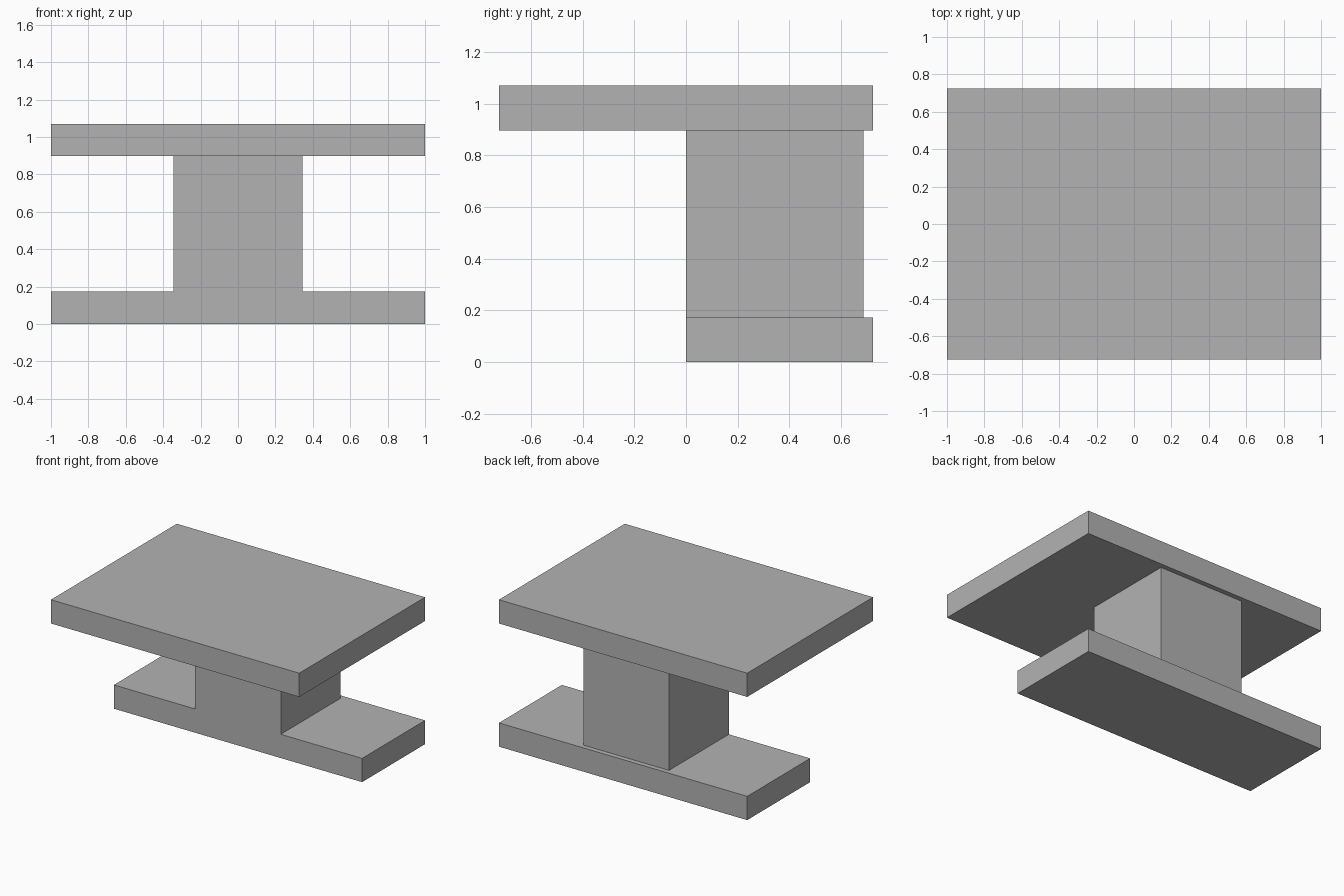
import bpy
import bmesh
from mathutils import Vector

cube = bpy.data.objects.get("Cube")
if cube:
    bpy.data.objects.remove(cube, do_unlink=True)

# Single grey material
grey = bpy.data.materials.new("plain_grey")
grey.use_nodes = True
colour = (0.45, 0.45, 0.45, 1)
grey.diffuse_color = colour
grey.node_tree.nodes["Principled BSDF"].inputs["Base Color"].default_value = colour


def box(name, low, high):
    """Flat-faced block spanning two opposite corners."""
    low, high = Vector(low), Vector(high)
    bm = bmesh.new()
    bmesh.ops.create_cube(bm, size=1)
    bmesh.ops.scale(bm, vec=high - low, verts=bm.verts)
    mesh = bpy.data.meshes.new(name)
    bm.to_mesh(mesh)
    bm.free()
    mesh.materials.append(grey)
    obj = bpy.data.objects.new(name, mesh)
    obj.location = (low + high) / 2
    bpy.context.collection.objects.link(obj)
    return obj


HALF_DEPTH = 0.724
BASE_TOP = 0.173
SLAB_BOTTOM = 0.897

# Foot under the rear half, with the column flush to its front face
box("base", (-1, 0, 0), (1, HALF_DEPTH, BASE_TOP))
box("column", (-0.345, 0, BASE_TOP), (0.345, 0.688, SLAB_BOTTOM))

# Full-depth top slab, overhanging the front
box("table_top", (-1, -HALF_DEPTH, SLAB_BOTTOM), (1, HALF_DEPTH, 1.07))
